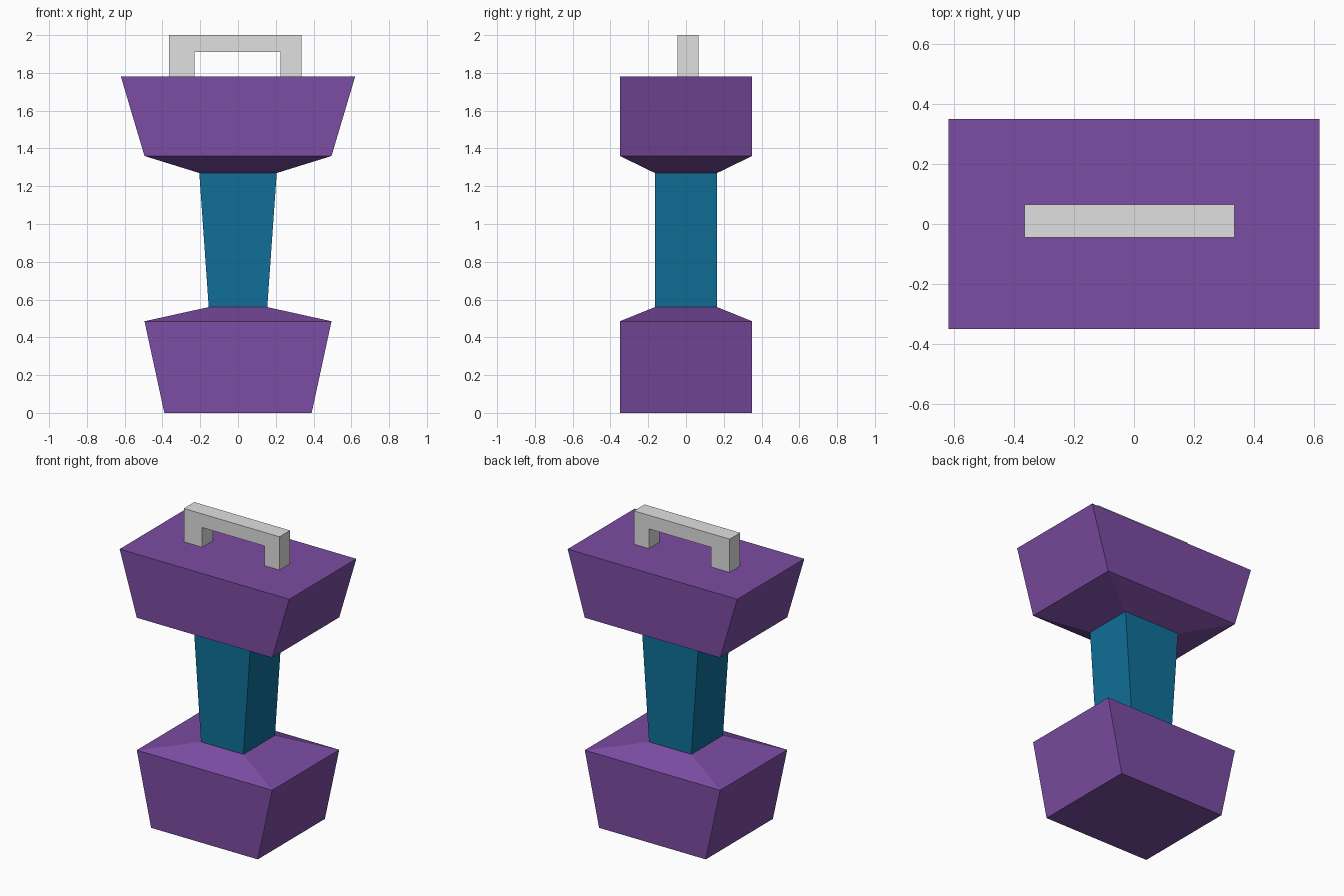
import bpy, bmesh

if "Cube" in bpy.data.objects:
    bpy.data.objects.remove(bpy.data.objects["Cube"])


def material(name, rgb):
    m = bpy.data.materials.new(name)
    lin = [((c / 255 + 0.055) / 1.055) ** 2.4 if c > 10 else c / 255 / 12.92 for c in rgb]
    m.diffuse_color = (*lin, 1)
    m.use_nodes = True
    m.node_tree.nodes["Principled BSDF"].inputs["Base Color"].default_value = m.diffuse_color
    return m


def finish(name, bm, mat):
    bmesh.ops.recalc_face_normals(bm, faces=bm.faces)
    me = bpy.data.meshes.new(name)
    bm.to_mesh(me)
    bm.free()
    me.materials.append(mat)
    ob = bpy.data.objects.new(name, me)
    bpy.context.collection.objects.link(ob)
    return ob


def loft(name, sections, mat):
    """Closed solid through rectangular sections (half x, half y, z)."""
    bm = bmesh.new()
    rings = [[bm.verts.new((sx * hx, sy * hy, z))
              for sx, sy in ((-1, -1), (1, -1), (1, 1), (-1, 1))]
             for hx, hy, z in sections]
    for a, b in zip(rings, rings[1:]):
        for i in range(4):
            j = (i + 1) % 4
            bm.faces.new((a[i], a[j], b[j], b[i]))
    bm.faces.new(rings[0])
    bm.faces.new(rings[-1])
    return finish(name, bm, mat)


purple = material("purple", (124, 77, 163))
teal = material("teal", (16, 111, 153))
grey = material("light grey", (224, 224, 224))

# Flared lower block with a shallow sloping top
loft("lower_block", [(0.39, 0.35, 0), (0.495, 0.35, 0.485), (0.155, 0.165, 0.56)], purple)
# Tapered grip between the blocks
loft("grip", [(0.155, 0.165, 0.56), (0.205, 0.165, 1.27)], teal)
# Flared upper block with a sloping underside
loft("upper_block", [(0.205, 0.165, 1.27), (0.495, 0.35, 1.36), (0.62, 0.35, 1.78)], purple)

# Square U-shaped handle on top, an outline extruded along y
bm = bmesh.new()
outline = [(-0.365, 1.78), (-0.23, 1.78), (-0.23, 1.91), (0.225, 1.91),
           (0.225, 1.78), (0.335, 1.78), (0.335, 2.0), (-0.365, 2.0)]
face = bm.faces.new([bm.verts.new((x, -0.045, z)) for x, z in outline])
ext = bmesh.ops.extrude_face_region(bm, geom=[face], use_keep_orig=True)
bmesh.ops.translate(bm, vec=(0, 0.11, 0),
                    verts=[v for v in ext["geom"] if isinstance(v, bmesh.types.BMVert)])
finish("top_handle", bm, grey)
